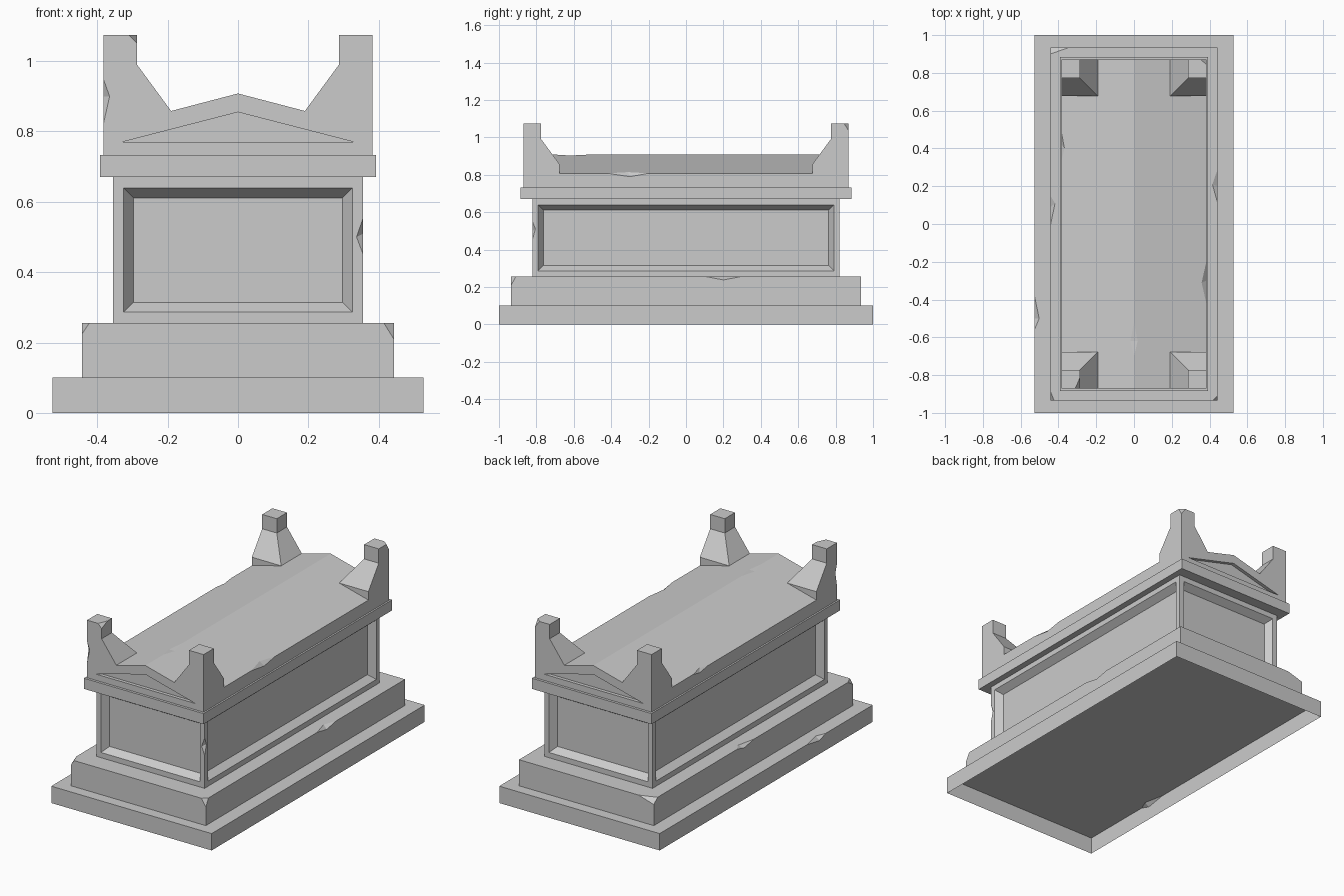
import bpy, bmesh
from mathutils import Vector

cube = bpy.data.objects.get("Cube")
if cube:
    bpy.data.objects.remove(cube, do_unlink=True)

stone = bpy.data.materials.new("grey stone")
stone.use_nodes = True
GREY = (0.6, 0.6, 0.6, 1)
stone.diffuse_color = GREY
stone.node_tree.nodes["Principled BSDF"].inputs["Base Color"].default_value = GREY


def finish(name, bm):
    bmesh.ops.recalc_face_normals(bm, faces=bm.faces)
    mesh = bpy.data.meshes.new(name)
    bm.to_mesh(mesh)
    bm.free()
    obj = bpy.data.objects.new(name, mesh)
    bpy.context.collection.objects.link(obj)
    return obj


def loft(name, rings):
    """Closed solid through matching rings of points."""
    bm = bmesh.new()
    loops = [[bm.verts.new(p) for p in ring] for ring in rings]
    n = len(loops[0])
    for low, high in zip(loops, loops[1:]):
        for i in range(n):
            j = (i + 1) % n
            bm.faces.new((low[i], low[j], high[j], high[i]))
    bm.faces.new(loops[0])
    bm.faces.new(loops[-1])
    return finish(name, bm)


def rect(x0, x1, y0, y1, z):
    return [(x0, y0, z), (x1, y0, z), (x1, y1, z), (x0, y1, z)]


def block(name, x, y, z0, z1):
    return loft(name, [rect(-x, x, -y, y, z) for z in (z0, z1)])


def combine(obj, tool, operation):
    mod = obj.modifiers.new("cut", "BOOLEAN")
    mod.operation, mod.solver, mod.object = operation, "EXACT", tool
    bpy.context.view_layer.objects.active = obj
    bpy.ops.object.modifier_apply(modifier=mod.name)
    bpy.data.objects.remove(tool, do_unlink=True)


def chip(obj, count, *points):
    """Break off a tetrahedron, enlarged outward about its first points."""
    pts = [Vector(p) for p in points]
    anchor = sum(pts[:count], Vector()) / count
    bm = bmesh.new()
    verts = [bm.verts.new(anchor + (p - anchor) * 2) for p in pts]
    bmesh.ops.convex_hull(bm, input=verts)
    combine(obj, finish("chip_cutter", bm), "DIFFERENCE")


def edge_chip(obj, p, q, a, b):
    chip(obj, 2, p, q, a, b)


def corner_chip(obj, corner, dx, dy, dz):
    x, y, z = corner
    chip(obj, 3, (x + dx, y, z), (x, y + dy, z), (x, y, z + dz), corner)


# Base slab, open underneath
X, Z = 0.527, 0.1
base = block("base_slab", X, 1, 0, Z)
edge_chip(base, (-X, -0.5, 0.08), (-0.502, -0.5, Z), (-X, -0.56, Z), (-X, -0.38, Z))
bm = bmesh.new()
bm.from_mesh(base.data)
under = [f for f in bm.faces if f.calc_center_median().z < 0.001]
bmesh.ops.delete(bm, geom=under, context="FACES")
bm.to_mesh(base.data)
bm.free()

# Plinth with worn corners and edges
X, Y, Z = 0.443, 0.935, 0.255
plinth = block("plinth", X, Y, 0.1, Z)
corner_chip(plinth, (-X, -Y, Z), 0.02, 0.05, -0.03)
corner_chip(plinth, (X, -Y, Z), -0.028, 0.025, -0.045)
corner_chip(plinth, (-X, Y, Z), 0.1, -0.035, -0.03)
edge_chip(plinth, (X, 0.2, 0.238), (0.415, 0.21, Z), (X, 0.11, Z), (X, 0.29, Z))
edge_chip(plinth, (-X, 0.09, 0.238), (-0.418, 0.11, Z), (-X, -0.01, Z), (-X, 0.15, Z))

# Body with a sunken bevelled panel on each side
X, Y = 0.356, 0.822
body = block("body", X, Y, 0.255, 0.67)
bm = bmesh.new()
bm.from_mesh(body.data)
sides = [f for f in bm.faces if abs(f.normal.z) < 0.5]
bmesh.ops.inset_individual(bm, faces=sides, thickness=0.044)
bmesh.ops.inset_individual(bm, faces=sides, thickness=0.04, depth=-0.04)
bm.to_mesh(body.data)
bm.free()
edge_chip(body, (0.337, -Y, 0.5), (X, -0.805, 0.51), (X, -Y, 0.45), (X, -Y, 0.555))

# Cornice
cornice = block("cornice", 0.393, 0.885, 0.67, 0.733)

# Gabled lid
X, Y, EAVE, RIDGE, TOP = 0.383, 0.87, 0.808, 0.908, 1.075
gable = [(-X, 0.733), (X, 0.733), (X, EAVE), (0, RIDGE), (-X, EAVE)]
lid = loft("lid", [[(x, y, z) for x, z in gable] for y in (-Y, Y)])

# Four corner horns
for sx in (-1, 1):
    for sy in (-1, 1):
        steps = [(0.193, 0.76), (0.193, 0.858), (0.096, 0.99), (0.096, TOP)]
        rings = [rect(sx * (X - w), sx * X, sy * (Y - w), sy * Y, z) for w, z in steps]
        combine(lid, loft("horn", rings), "UNION")

# Sunken triangle at both ends
for s in (-1, 1):
    triangle = [(-0.33, 0.77), (0.33, 0.77), (0, 0.855)]
    rings = [[(x, s * y, z) for x, z in triangle] for y in (Y - 0.02, Y + 0.05)]
    combine(lid, loft("pediment_cutter", rings), "DIFFERENCE")

# Wear on the lid
edge_chip(lid, (-0.365, -Y, 0.9), (-X, -0.855, 0.9), (-X, -Y, 0.82), (-X, -Y, 0.95))
edge_chip(lid, (X, -0.3, 0.79), (0.358, -0.31, 0.8145), (X, -0.42, EAVE), (X, -0.2, EAVE))
edge_chip(lid, (-X, 0.42, 0.795), (-0.368, 0.4, 0.812), (-X, 0.34, EAVE), (-X, 0.48, EAVE))
edge_chip(lid, (-0.02, -0.62, 0.903), (0.02, -0.62, 0.903), (0, -0.7, RIDGE), (0, -0.52, RIDGE))
corner_chip(lid, (-0.287, -Y, TOP), -0.024, 0.055, -0.025)
corner_chip(lid, (X, Y, TOP), -0.03, -0.025, -0.04)

for part in (base, plinth, body, cornice, lid):
    part.data.materials.clear()
    part.data.materials.append(stone)
    for face in part.data.polygons:
        face.material_index = 0
